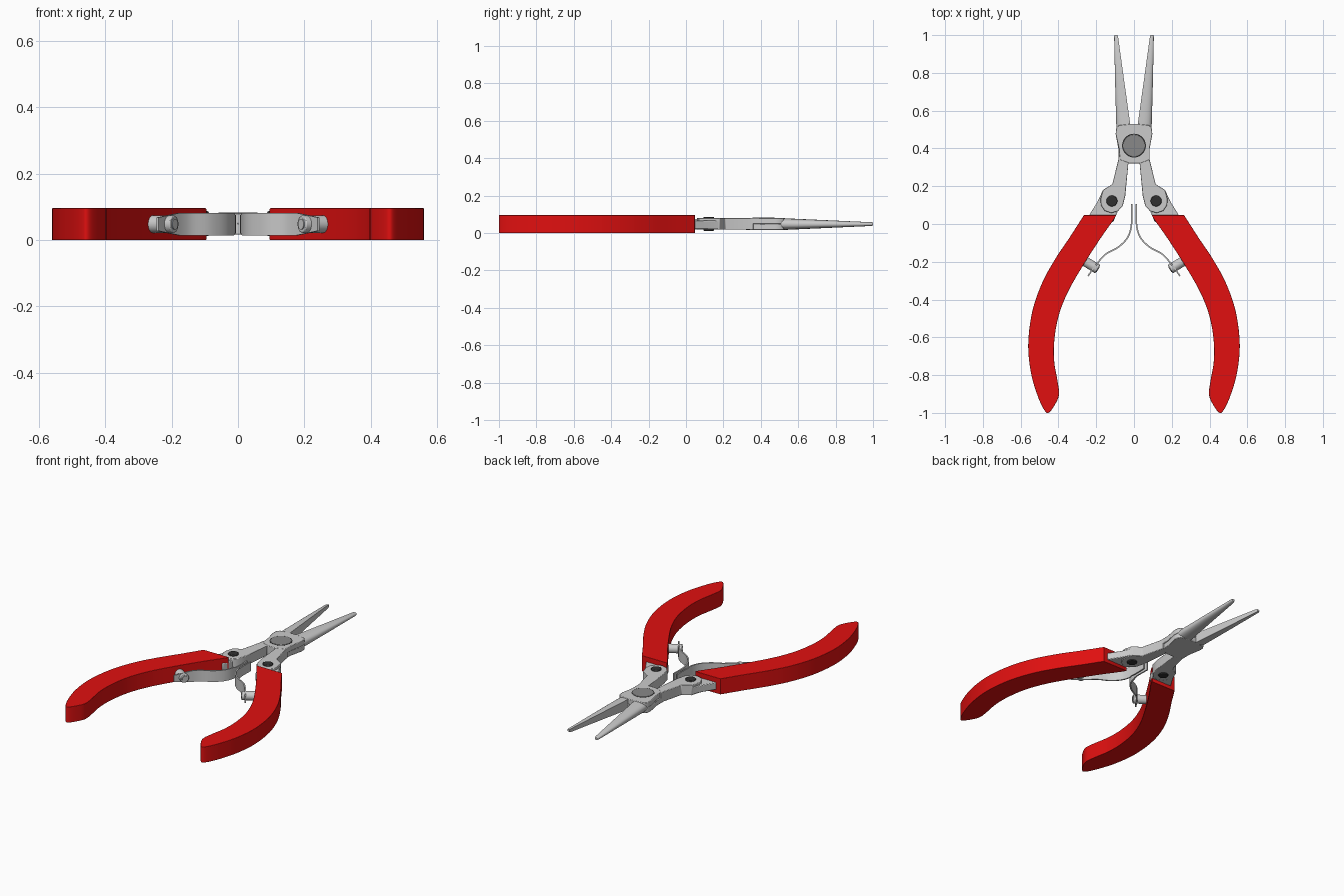
import bpy, bmesh, math
from mathutils import Vector

if "Cube" in bpy.data.objects:
    bpy.data.objects.remove(bpy.data.objects["Cube"])

def material(name, color):
    m = bpy.data.materials.new(name)
    m.diffuse_color = (*color, 1)
    m.use_nodes = True
    m.node_tree.nodes["Principled BSDF"].inputs["Base Color"].default_value = m.diffuse_color
    return m

RED = material("red_rubber", (0.75, 0.005, 0.005))
DARK = material("dark_steel", (0.03, 0.03, 0.03))
MID = material("rivet_steel", (0.25, 0.25, 0.25))

def finish(bm, name, mat=None, bevel=0, segs=2):
    bmesh.ops.recalc_face_normals(bm, faces=bm.faces)
    me = bpy.data.meshes.new(name)
    bm.to_mesh(me)
    bm.free()
    ob = bpy.data.objects.new(name, me)
    bpy.context.collection.objects.link(ob)
    if mat:
        me.materials.append(mat)
    if bevel:
        b = ob.modifiers.new("bevel", 'BEVEL')
        b.width, b.segments, b.limit_method = bevel, segs, 'ANGLE'
        b.angle_limit = math.radians(40)
    bpy.ops.object.select_all(action='DESELECT')
    ob.select_set(True)
    bpy.context.view_layer.objects.active = ob
    bpy.ops.object.shade_smooth_by_angle(angle=math.radians(35))
    return ob

def loft(rings, name, closed=True, **kw):
    """Skin a list of equal-length rings and cap both ends."""
    bm = bmesh.new()
    vs = [[bm.verts.new(p) for p in r] for r in rings]
    n = len(vs[0])
    for a, b in zip(vs, vs[1:]):
        for i in range(n):
            bm.faces.new((a[i], a[(i + 1) % n], b[(i + 1) % n], b[i]))
    bm.faces.new(vs[0])
    bm.faces.new(vs[-1])
    return finish(bm, name, **kw)

def prism(pts, z0, z1, name, s=1, **kw):
    return loft([[(s * x, y, z) for x, y in pts] for z in (z0, z1)], name, **kw)

def rod(a, b, r, name, n=32, **kw):
    a, b = Vector(a), Vector(b)
    q = (b - a).to_track_quat('Z', 'Y')
    ring = [q @ Vector((r * math.cos(t), r * math.sin(t), 0))
            for t in (2 * math.pi * i / n for i in range(n))]
    return loft([[p + v for v in ring] for p in (a, b)], name, **kw)

def smooth(pts, k=6):
    """Catmull-Rom curve through the points."""
    P = [Vector(p) for p in pts]
    P = [2 * P[0] - P[1]] + P + [2 * P[-1] - P[-2]]
    out = []
    for a, b, c, d in zip(P, P[1:], P[2:], P[3:]):
        for i in range(k):
            t = i / k
            out.append(0.5 * (2 * b + (c - a) * t + (2 * a - 5 * b + 4 * c - d) * t * t
                              + (3 * b - a - 3 * c + d) * t ** 3))
    return out + [P[-2]]

HANDLE = [(.265, .047), (.34, -.07), (.42, -.19), (.49, -.32), (.54, -.47), (.56, -.64),
          (.545, -.79), (.51, -.91), (.475, -.985), (.45, -.998), (.415, -.95), (.397, -.90),
          (.405, -.83), (.422, -.73), (.422, -.62), (.40, -.49), (.35, -.36), (.27, -.22),
          (.18, -.08), (.10, .035), (.105, .047)]
ARM = [(0, .36), (0, .32), (.03, .32), (.046, .15), (.06, .095), (.085, .068), (.12, .058),
       (.155, .07), (.175, .1), (.178, .13), (.165, .18), (.115, .21), (.083, .34), (.083, .36)]
TANG = [(.11, .01), (.26, .01), (.195, .115), (.165, .178), (.13, .185), (.08, .11), (.085, .07)]
SPRING = [(.012, .105), (.012, .01), (.03, -.065), (.08, -.12), (.15, -.16), (.2, -.215), (.243, -.275)]

for s, side in ((-1, "left"), (1, "right")):
    # rubber grip
    prism(smooth(HANDLE), 0, .096, f"{side}_grip", s, mat=RED, bevel=.012, segs=3)
    # steel arm and the tang that enters the grip
    prism(ARM, .018, .08, f"{side}_arm", s, bevel=.003)
    prism(TANG, .022, .066, f"{side}_tang", s, bevel=.004)
    # socket screw joining arm and tang
    rod((s * .117, .122, .012), (s * .117, .122, .087), .029, f"{side}_screw", mat=DARK, bevel=.004)
    # half-round tapered jaw
    rings = []
    for y, xi, xo, h in ((.49, .012, .09, .031), (.53, .02, .094, .031), (.75, .051, .1, .021),
                         (.99, .084, .105, .010), (1, .087, .102, .007)):
        rings.append([(s * (xi + (xo - xi) * max(0, math.cos(t)) ** .7), y,
                       .048 + h * math.copysign(abs(math.sin(t)) ** .8, t))
                      for t in (math.radians(-90 + 15 * i) for i in range(13))])
    loft(rings, f"{side}_jaw")
    # leaf spring, narrowed at both ends
    path = smooth(SPRING)
    rings = []
    for i, p in enumerate(path):
        d = (path[min(i + 1, len(path) - 1)] - path[max(i - 1, 0)]).normalized()
        nx, ny = -d.y * .004, d.x * .004
        u = i / (len(path) - 1)
        h = .034 if .2 < u < .75 else (.028 if u <= .2 else .034 - .014 * (u - .75) / .25)
        rings.append([(s * (p.x + a * nx), p.y + a * ny, .048 + b * h)
                      for a, b in ((-1, -1), (1, -1), (1, 1), (-1, 1))])
    loft(rings, f"{side}_spring")
    # spring screw on the inner side of the grip
    rod((s * .28, -.185, .048), (s * .192, -.239, .048), .026, f"{side}_spring_screw", bevel=.003)
    rod((s * .2, -.234, .048), (s * .189, -.241, .048), .016, f"{side}_spring_screw_head")

# lapped pivot plates: the lower one mirrors the upper one
PLATE = [(-.02, .32), (.03, .32), (.083, .34), (.083, .4), (.097, .475), (.095, .505), (.082, .522),
         (.02, .53), (-.02, .53), (-.082, .522), (-.095, .505), (-.097, .475), (-.08, .4), (-.075, .34)]
prism(PLATE, .049, .081, "upper_pivot_plate", 1, bevel=.003)
prism(PLATE, .017, .049, "lower_pivot_plate", -1, bevel=.003)

# pivot rivet with a thin dark seam
rod((0, .415, .05), (0, .415, .0815), .063, "rivet_seam", n=48, mat=DARK)
rod((0, .415, .05), (0, .415, .0835), .059, "pivot_rivet", n=48, mat=MID, bevel=.002)
